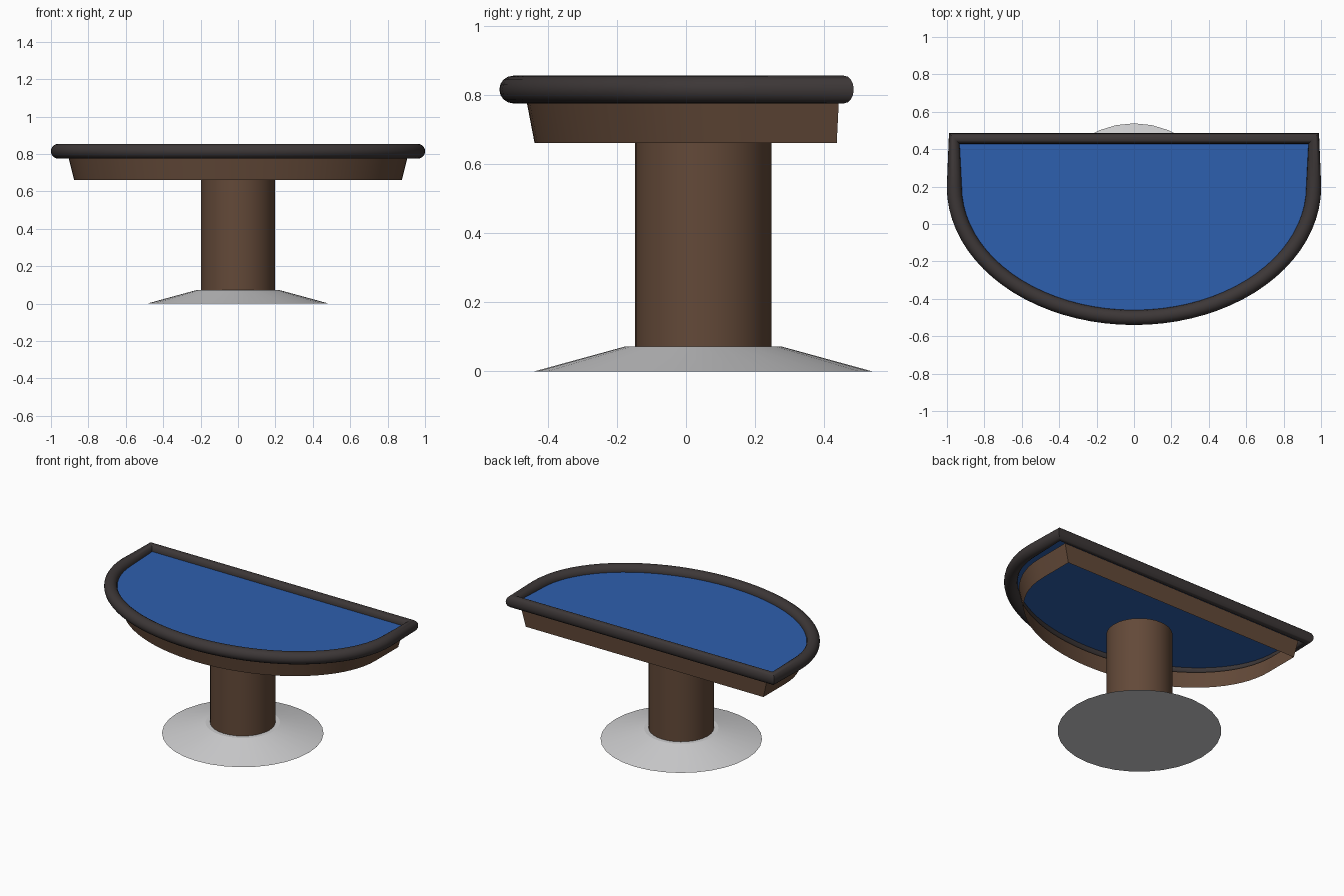
import bpy, bmesh, math
from mathutils import Vector

if "Cube" in bpy.data.objects:
    bpy.data.objects.remove(bpy.data.objects["Cube"])


def material(name, rgb):
    m = bpy.data.materials.new(name)
    m.diffuse_color = (*rgb, 1)
    m.use_nodes = True
    m.node_tree.nodes["Principled BSDF"].inputs["Base Color"].default_value = m.diffuse_color
    return m


BLUE = material("blue felt", (0.027, 0.115, 0.425))
DARK = material("dark padding", (0.046, 0.038, 0.038))
WOOD = material("brown wood", (0.125, 0.067, 0.040))
GREY = material("light grey metal", (0.62, 0.62, 0.63))


def finish(name, bm, mat, recalc=True):
    if recalc:
        bmesh.ops.recalc_face_normals(bm, faces=bm.faces)
    me = bpy.data.meshes.new(name)
    bm.to_mesh(me)
    bm.free()
    me.materials.append(mat)
    ob = bpy.data.objects.new(name, me)
    bpy.context.collection.objects.link(ob)
    bpy.ops.object.select_all(action='DESELECT')
    ob.select_set(True)
    bpy.context.view_layer.objects.active = ob
    bpy.ops.object.shade_smooth_by_angle(angle=math.radians(35))
    return ob


def outline(half, front, back, z, mid=0.2, n=40):
    """Half-oval plan: straight back edge, short sides, elliptical front."""
    pts = [Vector((-half, back, z))]
    for i in range(n + 1):
        t = math.pi + math.pi * i / n
        pts.append(Vector((half * math.cos(t), mid + (mid - front) * math.sin(t), z)))
    pts.append(Vector((half, back, z)))
    return pts


def bridge(bm, a, b):
    for i in range(len(a)):
        j = (i + 1) % len(a)
        bm.faces.new((a[i], a[j], b[j], b[i]))


# Padded rail: round section swept along the outline
RAIL_Z, RAIL_R, SIDES = 0.815, 0.04, 16
path = outline(0.961, -0.5, 0.457, RAIL_Z)
bm = bmesh.new()
rings = []
for i, p in enumerate(path):
    d = (p - path[i - 1]).normalized() + (path[(i + 1) % len(path)] - p).normalized()
    d.normalize()
    out = Vector((d.y, -d.x, 0))
    rings.append([bm.verts.new(p + RAIL_R * (out * math.cos(a) + Vector((0, 0, math.sin(a)))))
                  for a in (2 * math.pi * k / SIDES for k in range(SIDES))])
for i in range(len(rings)):
    bridge(bm, rings[i], rings[(i + 1) % len(rings)])
finish("padded_rail", bm, DARK)

# Felt playing surface, filling the rail at mid height
bm = bmesh.new()
bm.faces.new([bm.verts.new(p) for p in path])
finish("felt_surface", bm, BLUE, recalc=False)

# Tapered apron below the rail, an open wall
bm = bmesh.new()
low = [bm.verts.new(p) for p in outline(0.876, -0.438, 0.436, 0.66)]
high = [bm.verts.new(p) for p in outline(0.906, -0.461, 0.442, 0.78)]
bridge(bm, low, high)
finish("apron", bm, WOOD, recalc=False)


# Pedestal and foot: round parts set slightly behind the centre
def round_part(name, r1, r2, z0, z1, mat):
    bm = bmesh.new()
    bmesh.ops.create_cone(bm, cap_ends=True, segments=32, radius1=r1, radius2=r2, depth=z1 - z0)
    bmesh.ops.translate(bm, verts=bm.verts, vec=(0, 0.05, (z0 + z1) / 2))
    return finish(name, bm, mat)


round_part("pedestal", 0.197, 0.197, 0.06, 0.66, WOOD)
foot = round_part("foot", 0.488, 0.225, 0.0, 0.072, GREY)

# Keep the foot's flat top and bottom crisp
for e in foot.data.edges:
    a, b = (foot.data.vertices[v].co.z for v in e.vertices)
    e.use_edge_sharp = e.use_edge_sharp or abs(a - b) < 0.001
